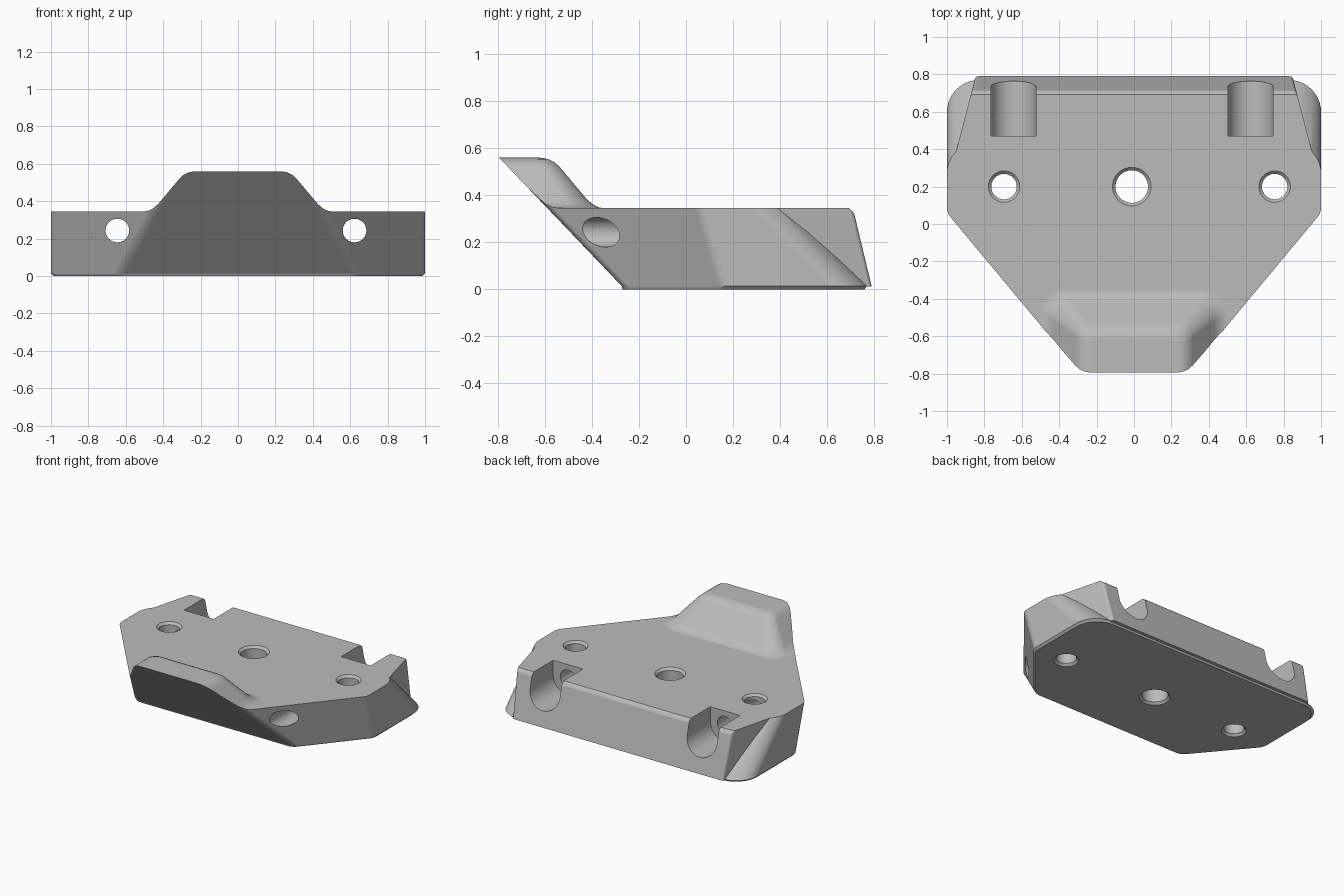
import bpy, bmesh, math
from mathutils import Vector

if "Cube" in bpy.data.objects:
    bpy.data.objects.remove(bpy.data.objects["Cube"])

grey = bpy.data.materials.new("plain grey")
grey.use_nodes = True
grey.diffuse_color = (0.5, 0.5, 0.5, 1)
grey.node_tree.nodes["Principled BSDF"].inputs["Base Color"].default_value = (0.5, 0.5, 0.5, 1)


def rounded(corners, seg=8):
    """Closed 2D outline from (x, y, radius) corners, counter-clockwise."""
    out = []
    n = len(corners)
    for i, (x, y, r) in enumerate(corners):
        p = Vector((x, y))
        a = (Vector(corners[i - 1][:2]) - p).normalized()
        b = (Vector(corners[(i + 1) % n][:2]) - p).normalized()
        half = a.angle(b) / 2
        centre = p + (a + b).normalized() * (r / math.sin(half))
        reach = r / math.tan(half)
        va, vb = p + a * reach - centre, p + b * reach - centre
        out += [centre + va.lerp(vb, k / seg).normalized() * r for k in range(seg + 1)]
    return out


def mirrored(half):
    """Complete a run of corners on one side with its mirror image."""
    return half + [(-x, y, r) for x, y, r in reversed(half)]


def level(outline, z, scale=1.0):
    return [(p.x * scale, p.y * scale, z) for p in outline]


def upright(outline, y):
    return [(p.x, y, p.y) for p in outline]


def circle(cx, cy, r, n=48):
    return [Vector((cx + r * math.cos(math.tau * k / n), cy + r * math.sin(math.tau * k / n)))
            for k in range(n)]


def loft(name, rings):
    """Closed solid through matching rings, ordered bottom to top or back to front."""
    bm = bmesh.new()
    rows = [[bm.verts.new(p) for p in ring] for ring in rings]
    n = len(rows[0])
    for lo, hi in zip(rows, rows[1:]):
        for k in range(n):
            j = (k + 1) % n
            bm.faces.new((lo[k], lo[j], hi[j], hi[k]))
    bm.faces.new(list(reversed(rows[0])))
    bm.faces.new(rows[-1])
    mesh = bpy.data.meshes.new(name)
    bm.to_mesh(mesh)
    bm.free()
    mesh.materials.append(grey)
    obj = bpy.data.objects.new(name, mesh)
    bpy.context.scene.collection.objects.link(obj)
    return obj


def combine(target, tool, operation):
    """Boolean the tool into the target, taking the first solver that keeps the full width."""
    mod = target.modifiers.new("combine", "BOOLEAN")
    mod.operation = operation
    mod.object = tool
    for solver in ("EXACT", "MANIFOLD", "FLOAT"):
        mod.solver = solver
        graph = bpy.context.evaluated_depsgraph_get()
        result = bpy.data.meshes.new_from_object(target.evaluated_get(graph))
        if max((v.co.x for v in result.vertices), default=0) > 0.9:
            target.data = result
            break
    target.modifiers.clear()
    bpy.data.objects.remove(tool)


# Main body: sloping front, tilted diagonals, rounded rear corners
def body_outline(z):
    front = -0.26 - 0.955 * z
    side = 0.165 - 0.305 * z
    return rounded(mirrored([(1 + (front - side) / 1.2, front, 0.08),
                             (1, side, 0.08), (1, 0.785 - z, 0.17)]))


body = loft("mounting_block", [level(body_outline(0.015), 0, 0.985),
                               level(body_outline(0.015), 0.015),
                               level(body_outline(0.58), 0.58)])


# Narrower rear block with a steep back and a rounded top edge
def rear_outline(back):
    return rounded(mirrored([(0.8, 0.1, 0.02), (0.965, 0.335, 0.02),
                             (0.965 - 0.26 * (back - 0.335), back, 0.02)]))


rear_profile = [(0.79, 0.012), (0.717, 0.315), (0.709, 0.332), (0.69, 0.347), (0.6, 0.38)]
rear = loft("rear_block", [level(rear_outline(y), z) for y, z in rear_profile])
combine(body, rear, "UNION")


# Upper limit: flat deck flowing up into the raised front lip
def lip_outline(off):
    r = 0.04 + 0.3 * off
    return rounded(mirrored([(0.23 + off, -1.2, 0.02), (0.23 + off, -0.62 + off, r)]))


deck = rounded(mirrored([(1.5, -1.5, 0.02), (1.5, 1.5, 0.02)]))
lip_profile = [(0.27, 0.345), (0.245, 0.35), (0.22, 0.364), (0.195, 0.387),
               (0.085, 0.518), (0.062, 0.54), (0.034, 0.554), (0, 0.56)]
cap = loft("deck_limit", [level(deck, -0.1), level(deck, 0.345)]
           + [level(lip_outline(o), z) for o, z in lip_profile])
combine(body, cap, "INTERSECT")

# Vertical holes, chamfered at both ends
for x, r in ((-0.695, 0.068), (-0.012, 0.087), (0.752, 0.068)):
    steps = [(-0.02, 0.036), (0.016, 0), (0.329, 0), (0.365, 0.036)]
    hole = loft("deck_hole", [level(circle(x, 0.2, r + grow), z) for z, grow in steps])
    combine(body, hole, "DIFFERENCE")

# Rear round-bottomed notches, each with a bore running forward
for x in (-0.645, 0.623):
    slot = rounded([(x - 0.12, 0.12, 0.1195), (x + 0.12, 0.12, 0.1195),
                    (x + 0.12, 0.7, 0.02), (x - 0.12, 0.7, 0.02)], 12)
    combine(body, loft("rear_notch", [upright(slot, 1), upright(slot, 0.47)]), "DIFFERENCE")
    bore = circle(x, 0.243, 0.063)
    combine(body, loft("bore", [upright(bore, 0.55), upright(bore, -0.9)]), "DIFFERENCE")

# Smooth the fillets while keeping flats and edges crisp
bpy.ops.object.select_all(action="DESELECT")
body.select_set(True)
bpy.context.view_layer.objects.active = body
bpy.ops.object.shade_smooth_by_angle(angle=math.radians(28))
weighted = body.modifiers.new("weighted_normals", "WEIGHTED_NORMAL")
weighted.keep_sharp = True
weighted.weight = 100
